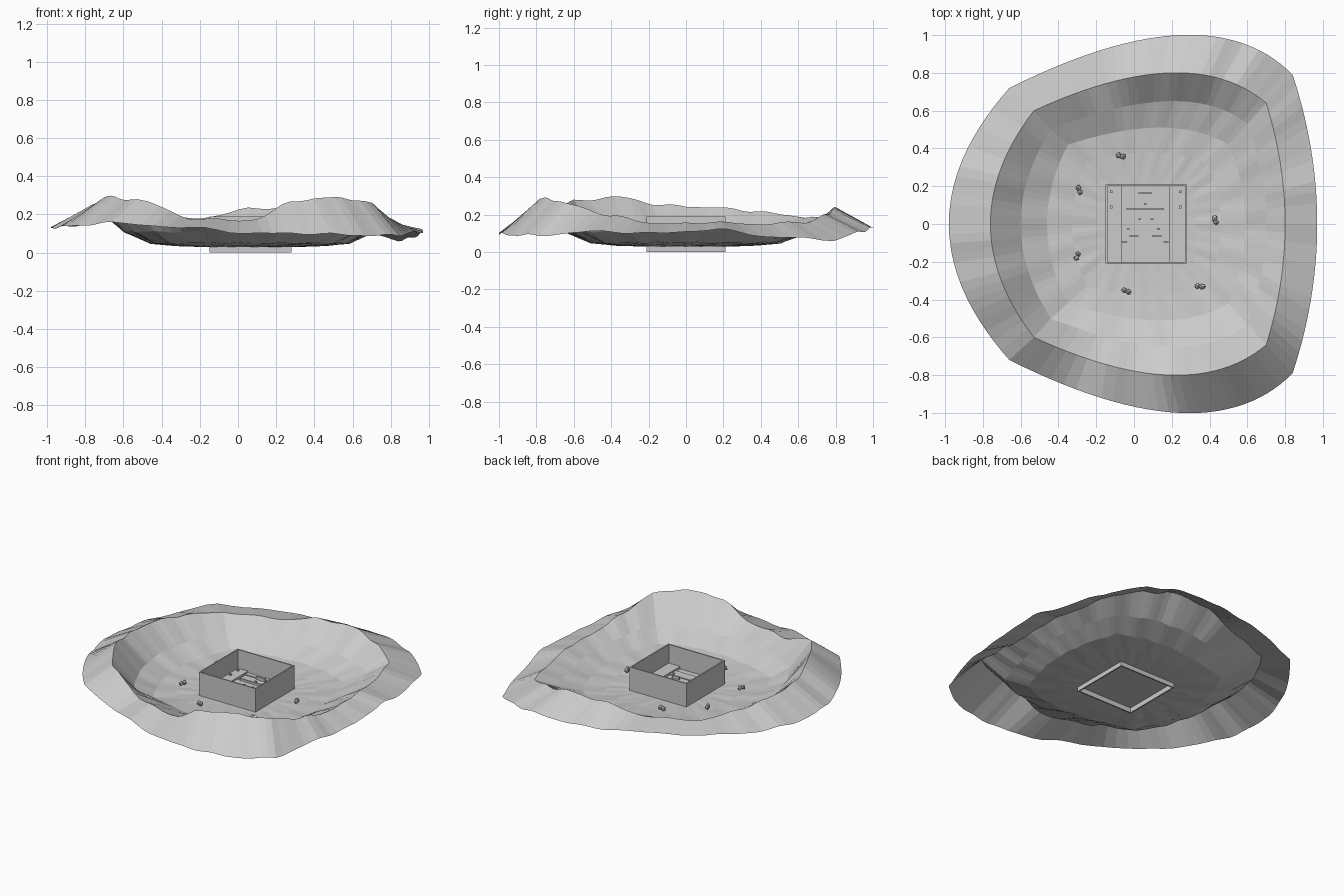
import bpy, bmesh, math, random
from mathutils import Vector

random.seed(4)
if "Cube" in bpy.data.objects:
    bpy.data.objects.remove(bpy.data.objects["Cube"], do_unlink=True)

GREY = bpy.data.materials.new("light grey")
GREY.use_nodes = True
GREY.diffuse_color = (.6, .6, .6, 1)
GREY.node_tree.nodes["Principled BSDF"].inputs["Base Color"].default_value = (.6, .6, .6, 1)


def finish(name, bm):
    mesh = bpy.data.meshes.new(name)
    bm.to_mesh(mesh)
    bm.free()
    mesh.materials.append(GREY)
    ob = bpy.data.objects.new(name, mesh)
    bpy.context.collection.objects.link(ob)


def add_box(bm, x0, x1, y0, y1, z0, z1):
    for v in bmesh.ops.create_cube(bm, size=1)["verts"]:
        v.co = Vector(((x0 + x1) / 2 + v.co.x * (x1 - x0),
                       (y0 + y1) / 2 + v.co.y * (y1 - y0),
                       (z0 + z1) / 2 + v.co.z * (z1 - z0)))


def box(name, *size):
    bm = bmesh.new()
    add_box(bm, *size)
    finish(name, bm)


# Terrain: four-sided rings with bowed sides, from the outer edge to the pit
SEG = 28


def outline(left, right, top, cl, cr):
    """Points round a ring, from the front left corner along the left side."""
    corners = [Vector((cl[0], -cl[1])), Vector(cl), Vector(cr), Vector((cr[0], -cr[1]))]
    mids = [Vector((left, 0)), Vector(top), Vector((right, 0)), Vector((top[0], -top[1]))]
    pts = []
    for i in range(4):
        a, b = corners[i], corners[(i + 1) % 4]
        c = 2 * mids[i] - (a + b) / 2
        for k in range(SEG):
            t = k / SEG
            pts.append(a * (1 - t) ** 2 + c * 2 * t * (1 - t) + b * t * t)
    return pts


def heights(knots, wave):
    """Smoothly blended heights round a ring, with small ripples."""
    n = len(knots)
    p1, p2 = random.uniform(0, 6), random.uniform(0, 6)
    out = []
    for k in range(4 * SEG):
        u = k / (4 * SEG) * n
        i, f = int(u), u % 1
        f = f * f * (3 - 2 * f)
        a = math.tau * k / (4 * SEG)
        ripple = math.sin(17 * a + p1) + 0.7 * math.sin(29 * a + p2)
        out.append(knots[i % n] * (1 - f) + knots[(i + 1) % n] * f + wave * ripple)
    return out


edge_z = [.155, .14, .13, .13, .14, .165, .15, .13, .13, .11,
          .065, .08, .12, .10, .11, .09, .09, .10, .10, .13]
ridge_z = [.275, .295, .25, .24, .22, .19, .18, .23, .24, .20,
           .16, .15, .16, .15, .19, .26, .29, .275, .17, .175]
rings = [
    (outline(-.98, .97, (.24, 1), (-.66, .72), (.84, .79)), heights(edge_z, .004)),
    (outline(-.76, .8, (.19, .8), (-.53, .6), (.7, .64)), heights(ridge_z, .004)),
    (outline(-.6, .7, (.18, .65), (-.44, .5), (.6, .53)), heights([.11, .11, .1, .11], .004)),
    (outline(-.46, .59, (.14, .51), (-.35, .42), (.5, .42)), heights([.05], .003)),
    (outline(-.33, .46, (.1, .38), (-.25, .33), (.39, .32)), heights([.037], .002)),
    (outline(-.2, .33, (.07, .25), (-.18, .24), (.31, .24)), heights([.031], .001)),
    (outline(-.15, .28, (.065, .21), (-.15, .21), (.28, .21)), heights([.03], 0)),
]
bm = bmesh.new()
loops = [[bm.verts.new((p.x, p.y, z)) for p, z in zip(*ring)] for ring in rings]
for outer, inner in zip(loops, loops[1:]):
    for k in range(4 * SEG):
        j = (k + 1) % (4 * SEG)
        bm.faces.new((outer[k], inner[k], inner[j], outer[j]))
bmesh.ops.recalc_face_normals(bm, faces=bm.faces)
if sum(f.normal.z for f in bm.faces) < 0:
    bmesh.ops.reverse_faces(bm, faces=bm.faces)
finish("terrain", bm)

# Square enclosure with thin walls reaching below the terrain
X0, X1, Y, T = -.15, .28, .21, .009
IN0, IN1 = X0 + T, X1 - T
box("left_wall", IN1, X1, -Y, Y, 0, .19)
box("right_wall", X0, IN0, -Y, Y, 0, .19)
box("front_wall", IN0, IN1, -Y, -Y + T, 0, .19)
box("back_wall", IN0, IN1, Y - T, Y, 0, .19)

# Floor, side platforms and stepped planks inside the enclosure
box("enclosure_floor", IN0, IN1, -Y + T, Y - T, .033, .04)
box("right_platform", IN0, -.065, -Y + T, Y - T, .04, .062)
box("left_platform", .185, IN1, -Y + T, Y - T, .04, .062)
bands = [-.2, -.155, -.09, 0, .085, .17, .2]
for i, (a, b) in enumerate(zip(bands, bands[1:])):
    box("floor_plank", -.065, .185, a, b, .04, .046 + .006 * (i % 2))

# Small fittings: bars and studs on the planks, pegs on the platforms
bm = bmesh.new()
for x, y, w in ((.06, .162, .07), (.06, .082, .2), (0, -.066, .05), (.12, -.066, .05),
                (-.05, -.095, .025), (.17, -.095, .025)):
    add_box(bm, x - w / 2, x + w / 2, y - .004, y + .004, .044, .066)
for x, y in ((.06, .107), (.03, .025), (.095, .025), (-.03, -.025), (.13, -.025)):
    add_box(bm, x - .007, x + .007, y - .005, y + .005, .044, .064)
for x in (-.12, .245):
    for y in (.09, .17):
        add_box(bm, x - .007, x + .007, y - .007, y + .007, .06, .07)
finish("floor_fittings", bm)

# Scattered rocks, each a pair of rough lumps
spots = [(-.07, .36), (-.29, .18), (.43, .02), (-.3, -.17), (-.04, -.355), (.35, -.33)]
for x, y in spots:
    bm = bmesh.new()
    turn = random.uniform(-.5, .5) + (math.pi / 2 if abs(y) < .2 else 0)
    for side in (-1, 1):
        lump = bmesh.ops.create_icosphere(bm, subdivisions=1, radius=.017)["verts"]
        for v in lump:
            v.co *= random.uniform(.8, 1.1)
            v.co += Vector((x + side * .012 * math.cos(turn),
                            y + side * .012 * math.sin(turn), .06))
    finish("rock", bm)
